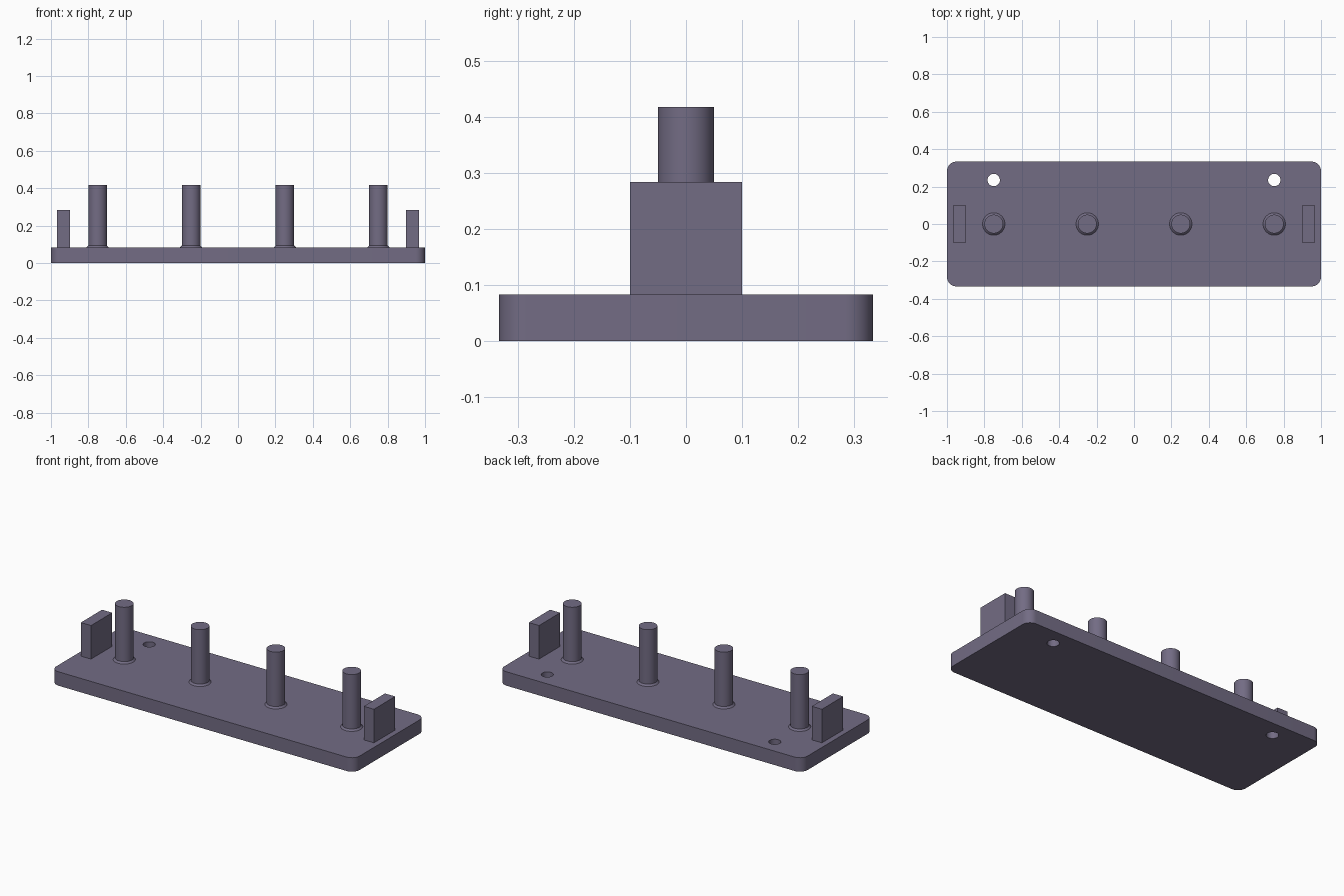
import bpy
import bmesh
from math import radians

cube = bpy.data.objects.get("Cube")
if cube:
    bpy.data.objects.remove(cube, do_unlink=True)

COLOUR = (0.171, 0.150, 0.231, 1)
mat = bpy.data.materials.new("muted purple grey")
mat.use_nodes = True
mat.diffuse_color = COLOUR
mat.node_tree.nodes["Principled BSDF"].inputs["Base Color"].default_value = COLOUR

PLATE_TOP = 0.083


def finish(name, bm):
    """Turn a bmesh into a named, coloured object with sharp-edged smoothing."""
    mesh = bpy.data.meshes.new(name)
    bmesh.ops.recalc_face_normals(bm, faces=bm.faces)
    bm.to_mesh(mesh)
    bm.free()
    mesh.materials.append(mat)
    obj = bpy.data.objects.new(name, mesh)
    bpy.context.collection.objects.link(obj)
    smooth(obj)
    return obj


def smooth(obj):
    bpy.ops.object.select_all(action='DESELECT')
    obj.select_set(True)
    bpy.context.view_layer.objects.active = obj
    bpy.ops.object.shade_smooth_by_angle(angle=radians(30))


def box(x, y, z0, z1, width, depth):
    bm = bmesh.new()
    bmesh.ops.create_cube(bm, size=1)
    bmesh.ops.scale(bm, vec=(width, depth, z1 - z0), verts=bm.verts)
    bmesh.ops.translate(bm, vec=(x, y, (z0 + z1) / 2), verts=bm.verts)
    return bm


def lathe(x, y, profile, segments=48):
    """Stack rings of (radius, height) into a closed round solid."""
    bm = bmesh.new()
    rings = []
    for radius, z in profile:
        ring = bmesh.ops.create_circle(bm, segments=segments, radius=radius)["verts"]
        bmesh.ops.translate(bm, vec=(x, y, z), verts=ring)
        rings.append(ring)
    for low, high in zip(rings, rings[1:]):
        for i in range(segments):
            j = (i + 1) % segments
            bm.faces.new((low[i], low[j], high[j], high[i]))
    bm.faces.new(rings[0])
    bm.faces.new(rings[-1])
    return bm


# Base plate with rounded vertical corners
bm = box(0, 0, 0, PLATE_TOP, 2, 0.667)
corners = [e for e in bm.edges if abs(e.verts[0].co.z - e.verts[1].co.z) > 0.01]
bmesh.ops.bevel(bm, geom=corners, offset=0.05, segments=10, profile=0.5, affect='EDGES')
plate = finish("base_plate", bm)

# Two mounting holes near the back edge
for side, x in (("left", 0.75), ("right", -0.75)):
    cutter = finish(f"hole_cutter_{side}", lathe(x, 0.235, [(0.033, -0.1), (0.033, 0.2)]))
    cut = plate.modifiers.new(f"mounting_hole_{side}", 'BOOLEAN')
    cut.operation = 'DIFFERENCE'
    cut.solver = 'EXACT'
    cut.object = cutter
    bpy.context.view_layer.objects.active = plate
    bpy.ops.object.modifier_apply(modifier=cut.name)
    bpy.data.objects.remove(cutter, do_unlink=True)
smooth(plate)

# Row of four pegs, each with a small flared foot
for n in range(4):
    x = -0.75 + 0.5 * n
    profile = [(0.06, PLATE_TOP - 0.01), (0.06, PLATE_TOP), (0.05, PLATE_TOP + 0.01), (0.05, 0.417)]
    finish(f"peg_{n + 1}", lathe(x, 0, profile))

# Upright end stops
for side, sign in (("left", 1), ("right", -1)):
    finish(f"end_stop_{side}", box(sign * 0.933, 0, PLATE_TOP - 0.01, 0.283, 0.067, 0.2))
